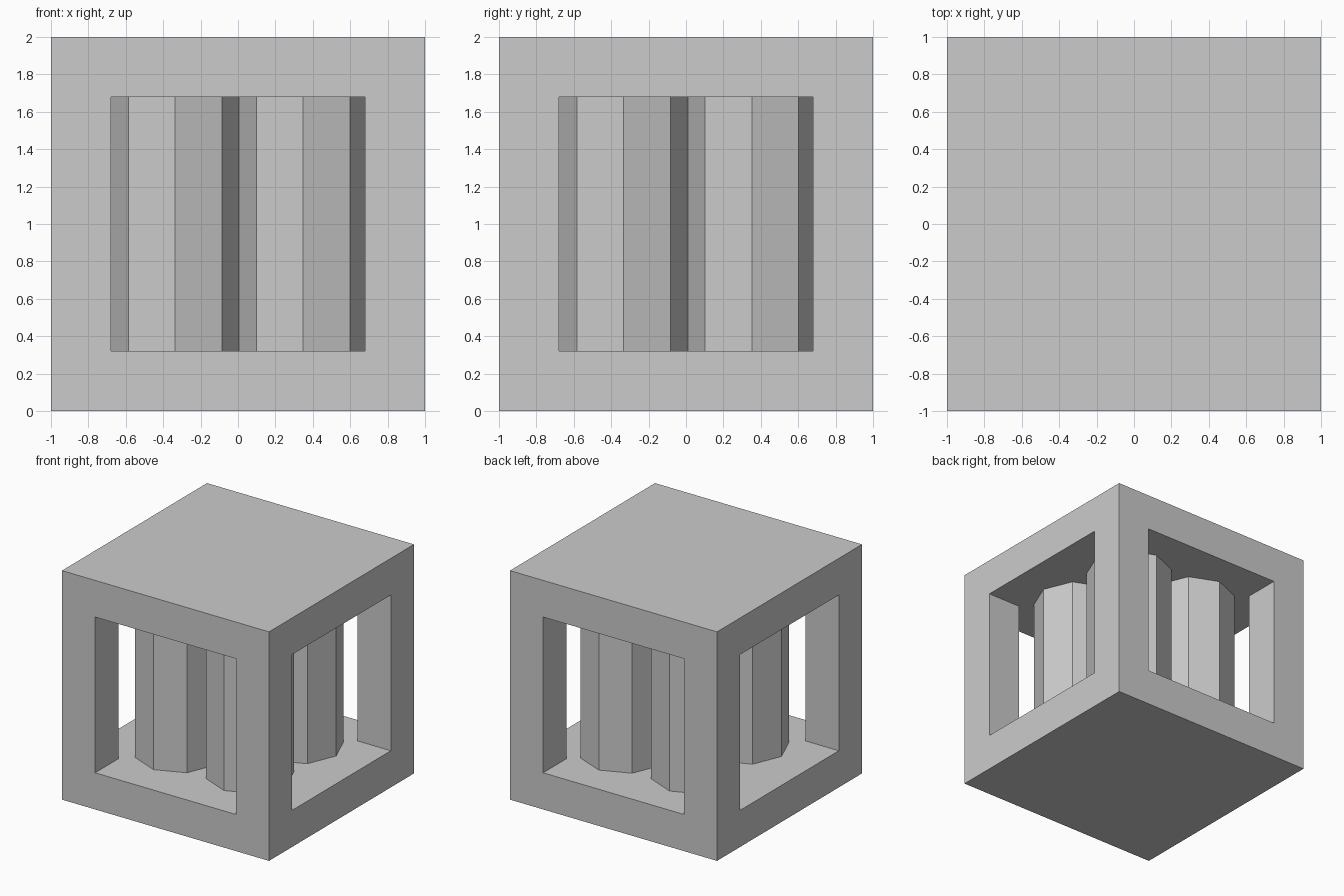
import bpy, bmesh, math
from mathutils import Vector

old = bpy.data.objects.get("Cube")
if old:
    bpy.data.objects.remove(old, do_unlink=True)

# Single plain stone colour
stone = bpy.data.materials.new("stone_grey")
colour = (0.6, 0.6, 0.6, 1)
stone.use_nodes = True
stone.diffuse_color = colour
stone.node_tree.nodes["Principled BSDF"].inputs["Base Color"].default_value = colour


def prism(name, outline, bottom, top):
    """Extrude a flat outline of (x, y) points between two heights."""
    bm = bmesh.new()
    base = bm.faces.new([bm.verts.new((x, y, bottom)) for x, y in outline])
    result = bmesh.ops.extrude_face_region(bm, geom=[base])
    moved = [v for v in result["geom"] if isinstance(v, bmesh.types.BMVert)]
    bmesh.ops.translate(bm, verts=moved, vec=Vector((0, 0, top - bottom)))
    bmesh.ops.recalc_face_normals(bm, faces=bm.faces)
    mesh = bpy.data.meshes.new(name)
    bm.to_mesh(mesh)
    bm.free()
    mesh.materials.append(stone)
    obj = bpy.data.objects.new(name, mesh)
    bpy.context.collection.objects.link(obj)
    return obj


HOLE, REACH = 0.68, 1.2
FLOOR, CEILING = 0.32, 1.68

# Cube frame: square base and roof slabs joined by four corner posts
frame = prism("frame", [(-1, -1), (1, -1), (1, 1), (-1, 1)], 0, 2)

# Cross-shaped cutter opens a square window through every side
arm = [(HOLE, -REACH), (HOLE, -HOLE), (REACH, -HOLE)]
cross = []
for quarter in range(4):
    for x, y in arm:
        for _ in range(quarter):
            x, y = -y, x
        cross.append((x, y))
cutter = prism("window_cutter", cross, FLOOR, CEILING)
cutter.hide_render = True

cut = frame.modifiers.new("windows", "BOOLEAN")
cut.operation = "DIFFERENCE"
cut.solver = "EXACT"
cut.object = cutter
bpy.context.view_layer.objects.active = frame
bpy.ops.object.modifier_apply(modifier=cut.name)
bpy.data.objects.remove(cutter, do_unlink=True)

# Four eight-sided columns, corner edges facing the windows
RADIUS, SINK = 0.354, 0.02
for row, y in (("front", -0.333), ("back", 0.352)):
    for side, x in (("right", -0.336), ("left", 0.348)):
        ring = [(x + RADIUS * math.cos(k * math.pi / 4),
                 y + RADIUS * math.sin(k * math.pi / 4)) for k in range(8)]
        prism(f"column_{row}_{side}", ring, FLOOR - SINK, CEILING + SINK)
